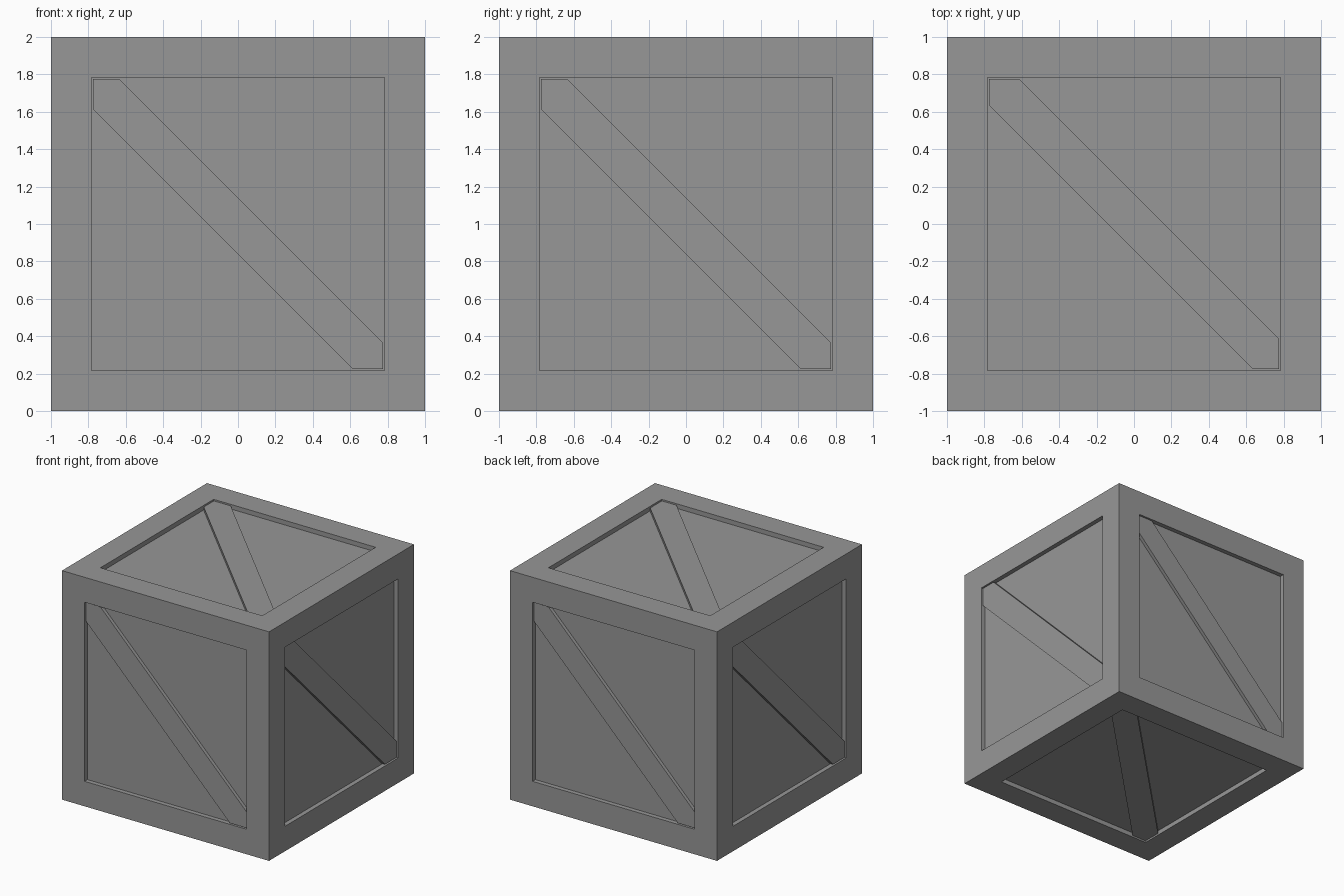
import bpy, bmesh
from math import radians
from mathutils import Matrix, Vector

if "Cube" in bpy.data.objects:
    bpy.data.objects.remove(bpy.data.objects["Cube"])

OPENING = 0.782   # half size of each recessed panel
DEPTH = 0.04      # how far panels sink below the frame
BRACE_TOP = 0.01  # brace face sits just below the frame

dark_grey = bpy.data.materials.new("dark_grey")
dark_grey.diffuse_color = (0.31, 0.31, 0.31, 1)
dark_grey.use_nodes = True
dark_grey.node_tree.nodes["Principled BSDF"].inputs["Base Color"].default_value = dark_grey.diffuse_color


def add_object(name, bm):
    bmesh.ops.recalc_face_normals(bm, faces=bm.faces)
    mesh = bpy.data.meshes.new(name)
    bm.to_mesh(mesh)
    bm.free()
    mesh.materials.append(dark_grey)
    obj = bpy.data.objects.new(name, mesh)
    bpy.context.collection.objects.link(obj)
    return obj


# Crate body: a cube with a square recess in every face
bm = bmesh.new()
bmesh.ops.create_cube(bm, size=2, matrix=Matrix.Translation((0, 0, 1)))
panels = list(bm.faces)
bmesh.ops.inset_individual(bm, faces=panels, thickness=1 - OPENING, use_even_offset=True)
sunk = bmesh.ops.extrude_discrete_faces(bm, faces=panels)["faces"]
for f in sunk:
    f.normal_update()
    bmesh.ops.translate(bm, verts=f.verts, vec=-f.normal * DEPTH)
add_object("crate_body", bm)


# Diagonal brace: a plank running corner to corner, trimmed to the opening
def brace(name, rotation):
    e, low, high = 0.776, -0.162, 0.14
    outline = [(-e, e), (-e, low + e), (low + e, -e),
               (e, -e), (e, high - e), (high - e, e)]
    bm = bmesh.new()
    face = bm.faces.new([bm.verts.new((u, -1 + DEPTH + 0.01, v)) for u, v in outline])
    out = bmesh.ops.extrude_face_region(bm, geom=[face])["geom"]
    bmesh.ops.translate(bm, verts=[g for g in out if isinstance(g, bmesh.types.BMVert)],
                        vec=Vector((0, -(DEPTH + 0.01 - BRACE_TOP), 0)))
    bm.transform(Matrix.Translation((0, 0, 1)) @ rotation)
    add_object(name, bm)


# Four side braces turned around z, then top and bottom
for i, side in enumerate(("front", "right", "back", "left")):
    brace(side + "_brace", Matrix.Rotation(radians(90 * i), 4, "Z"))
brace("top_brace", Matrix.Rotation(radians(180), 4, "Z") @ Matrix.Rotation(radians(-90), 4, "X"))
brace("bottom_brace", Matrix.Rotation(radians(90), 4, "X"))
